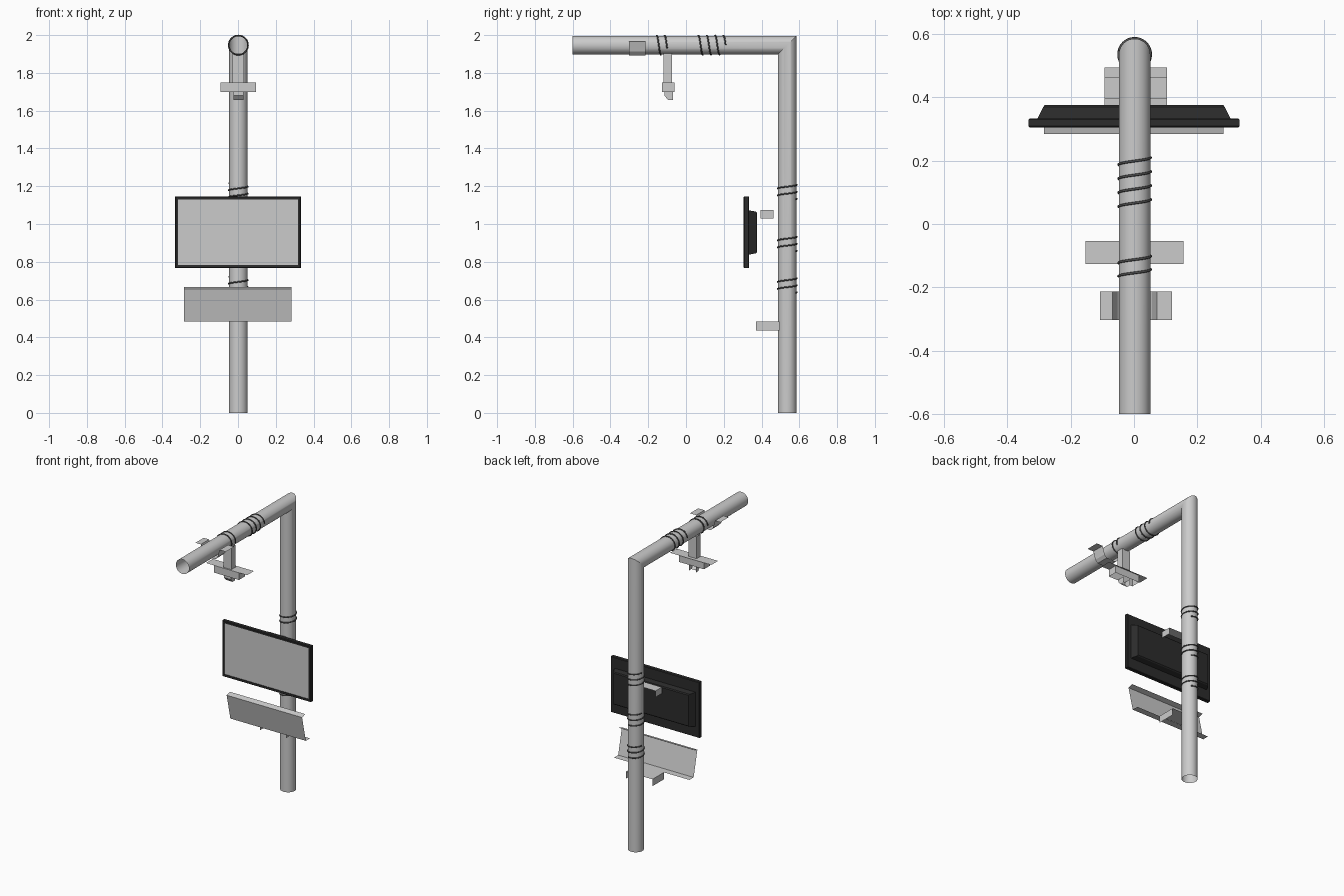
import bpy, bmesh, math
from mathutils import Vector

if "Cube" in bpy.data.objects:
    bpy.data.objects.remove(bpy.data.objects["Cube"])


def material(name, v):
    m = bpy.data.materials.new(name)
    m.diffuse_color = (v, v, v, 1)
    m.use_nodes = True
    m.node_tree.nodes["Principled BSDF"].inputs["Base Color"].default_value = m.diffuse_color
    return m


DARK = material("dark_plastic", 0.025)
CABLE = material("cable_grey", 0.08)


def make(name, verts, faces, mat=None, smooth=False):
    me = bpy.data.meshes.new(name)
    me.from_pydata(verts, [], faces)
    bm = bmesh.new()
    bm.from_mesh(me)
    bmesh.ops.recalc_face_normals(bm, faces=bm.faces[:])
    for f in bm.faces:
        f.smooth = smooth
    bm.to_mesh(me)
    bm.free()
    ob = bpy.data.objects.new(name, me)
    bpy.context.collection.objects.link(ob)
    if mat:
        me.materials.append(mat)
    return ob


def sheet(name, profile, axis, a, b):
    """Extrude an open profile into sheet metal along axis 0 (x), 1 (y) or 2 (z)."""
    def at(p, t):
        q = list(p)
        q.insert(axis, t)
        return q
    n = len(profile)
    verts = [at(p, a) for p in profile] + [at(p, b) for p in profile]
    return make(name, verts, [(i, i + 1, n + i + 1, n + i) for i in range(n - 1)])


def loop_rect(x, y, z0, z1):
    return [(-x, y, z0), (x, y, z0), (x, y, z1), (-x, y, z1)]


def loft(name, rings, caps, mat=None):
    """Join successive rectangles; caps = (first, last)."""
    verts = [v for r in rings for v in r]
    faces = [(4*k + i, 4*k + (i+1) % 4, 4*k + 4 + (i+1) % 4, 4*k + 4 + i)
             for k in range(len(rings) - 1) for i in range(4)]
    if caps[0]:
        faces.append((3, 2, 1, 0))
    if caps[1]:
        e = len(verts) - 4
        faces.append((e, e+1, e+2, e+3))
    return make(name, verts, faces, mat)


# Mitred pipe: open front end, arm, elbow, post down to the floor
PX, PY, AZ, R, N = 0.002, 0.536, 1.947, 0.0495, 40
verts = []
for k in range(4):
    for i in range(N):
        a = 2 * math.pi * i / N
        c, s = R * math.cos(a), R * math.sin(a)
        y, z = [(-0.6, AZ + s), (PY + s, AZ + s), (PY + s, 0)][min(k, 2)]
        if k < 3:
            verts.append((PX + c, y, z))
faces = [(k*N + i, k*N + (i+1) % N, (k+1)*N + (i+1) % N, (k+1)*N + i)
         for k in range(2) for i in range(N)]
pipe = make("pipe_frame", verts, faces)
bpy.context.view_layer.objects.active = pipe
pipe.select_set(True)
bpy.ops.object.shade_smooth_by_angle(angle=math.radians(30))
pipe.select_set(False)


# Cable coils wound round the post and the arm
def coil(name, start, end, turns, along_arm, phase):
    steps, sides, r, w = int(turns * 32), 8, 0.051, 0.004
    verts = []
    for k in range(steps + 1):
        t = k / steps
        a = phase + turns * 2 * math.pi * t
        h = start + (end - start) * t
        if along_arm:
            ctr, ax = Vector((PX, h, AZ)), Vector((0, 1, 0))
            out = Vector((math.sin(a), 0, math.cos(a)))
        else:
            ctr, ax = Vector((PX, PY, h)), Vector((0, 0, 1))
            out = Vector((math.cos(a), math.sin(a), 0))
        for j in range(sides):
            b = 2 * math.pi * j / sides
            verts.append(ctr + out * (r + w * math.cos(b)) + ax * (w * math.sin(b)))
    faces = [(k*sides + j, k*sides + (j+1) % sides, (k+1)*sides + (j+1) % sides, (k+1)*sides + j)
             for k in range(steps) for j in range(sides)]
    faces += [tuple(range(sides)), tuple(steps*sides + j for j in range(sides))]
    make(name, verts, faces, CABLE, True)


for i, z in enumerate((0.635, 0.855, 1.13)):
    coil(f"post_coil_{i}", z, z + 0.085, 2.3, False, math.pi / 3)
coil("arm_coil_front", -0.165, -0.1, 1.55, True, -math.pi / 2)
coil("arm_coil_rear", 0.055, 0.21, 3.5, True, -math.pi / 2)

# Monitor: bezel shell, display pane, tapered rear housing
bezel = loft("monitor_bezel", [
    loop_rect(0.318, 0.312, 0.782, 1.130), loop_rect(0.318, 0.306, 0.782, 1.130),
    loop_rect(0.329, 0.305, 0.770, 1.142), loop_rect(0.333, 0.309, 0.766, 1.146),
    loop_rect(0.333, 0.330, 0.766, 1.146), loop_rect(0.330, 0.334, 0.769, 1.143)],
    (False, True), DARK)
make("monitor_display", loop_rect(0.318, 0.310, 0.782, 1.130), [(0, 1, 2, 3)])
loft("monitor_rear_housing", [
    loop_rect(0.305, 0.334, 0.838, 1.072), loop_rect(0.287, 0.370, 0.845, 1.066),
    loop_rect(0.282, 0.376, 0.851, 1.060)], (False, True), DARK)

# Angled tray with a top lip and a bottom flange
sheet("angled_tray", [(0.32, 0.667), (0.285, 0.657), (0.325, 0.483), (0.37, 0.483)], 0, -0.285, 0.283)


# Folded brackets tying the monitor and tray to the post
def bracket(name, y0, y1, z0, z1):
    sheet(name, [(-0.094, z0), (-0.094, z1), (0.104, z1), (0.104, z0)], 1, y0, y1)


bracket("monitor_bracket", 0.395, 0.463, 1.03, 1.073)
bracket("tray_bracket", 0.37, 0.495, 0.437, 0.484)

# Cradle wrapped under the arm near its front end
sheet("arm_cradle", [(-0.108, 1.966), (-0.068, 1.966), (-0.052, 1.912), (-0.034, 1.893),
                     (0.039, 1.893), (0.057, 1.912), (0.073, 1.966), (0.120, 1.966)], 1, -0.303, -0.214)


# Hanging mount under the arm: stem, wing plate, skirt and foot
def tube(name, x0, x1, y0, y1, z0, z1):
    return sheet(name, [(x0, y0), (x1, y0), (x1, y1), (x0, y1), (x0, y0)], 2, z0, z1)


tube("mount_stem", -0.028, 0.032, -0.118, -0.074, 1.75, 1.902)
sheet("mount_wing_plate", [(-0.153, 1.749), (0.157, 1.749)], 1, -0.126, -0.053)
tube("mount_skirt", -0.092, 0.096, -0.126, -0.062, 1.70, 1.749)
for i, (x0, x1) in enumerate(((-0.025, -0.024), (0.027, 0.028))):
    outline = [(-0.115, 1.70), (-0.115, 1.68), (-0.095, 1.657), (-0.07, 1.657), (-0.07, 1.70)]
    make(f"mount_foot_side_{i}", [(x0, y, z) for y, z in outline], [(0, 1, 2, 3, 4)])
sheet("mount_foot_front", [(-0.115, 1.70), (-0.115, 1.68), (-0.095, 1.657)], 0, -0.025, 0.028)
